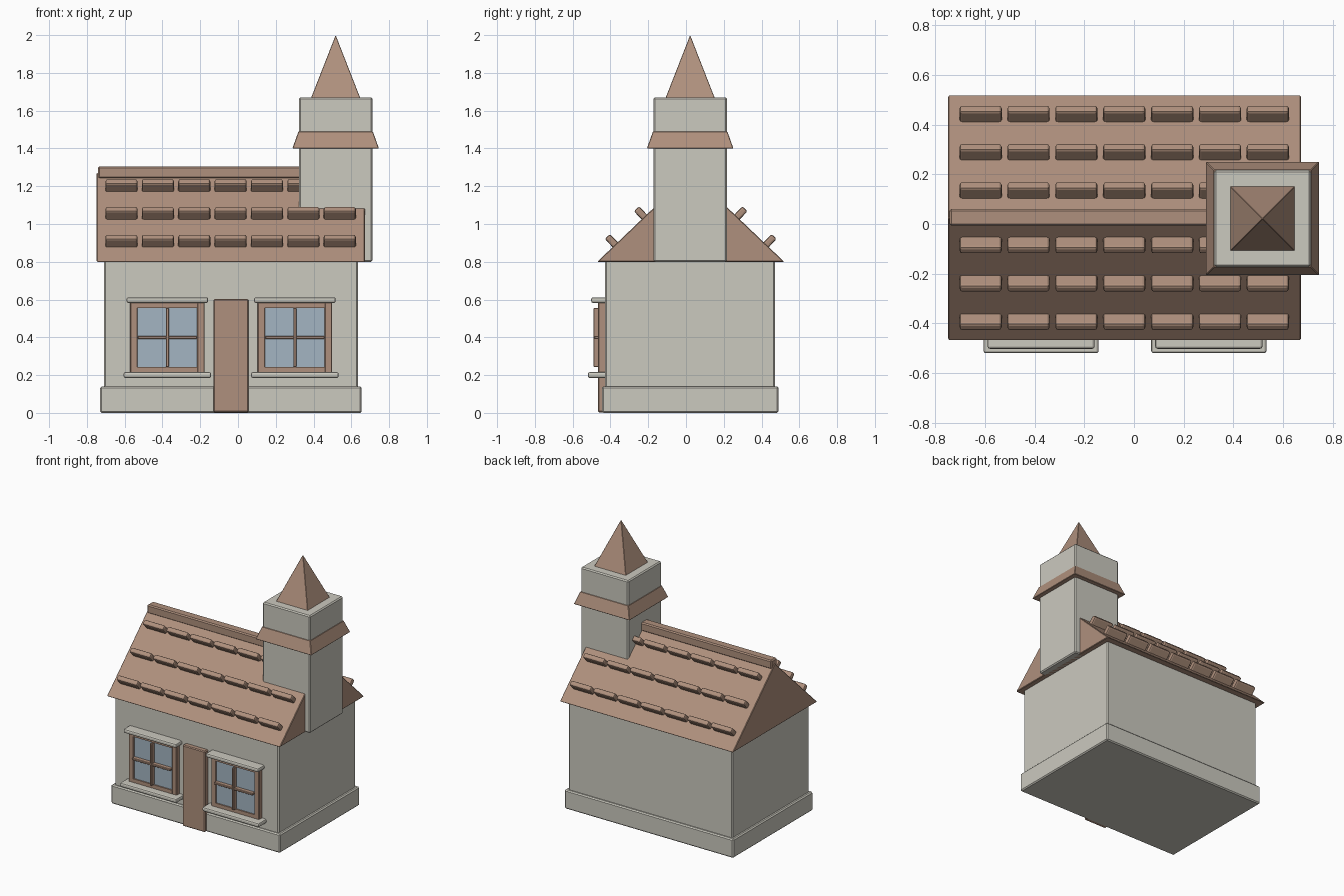
import bpy
import bmesh
import math
from mathutils import Matrix, Vector

if "Cube" in bpy.data.objects:
    bpy.data.objects.remove(bpy.data.objects["Cube"], do_unlink=True)


def material(name, rgb):
    mat = bpy.data.materials.new(name)
    mat.use_nodes = True
    mat.diffuse_color = (*rgb, 1)
    mat.node_tree.nodes["Principled BSDF"].inputs["Base Color"].default_value = (*rgb, 1)
    return mat


stone = material("pale stone", (0.60, 0.585, 0.52))
brown = material("clay brown", (0.43, 0.28, 0.205))
blue = material("window blue", (0.37, 0.46, 0.54))


def finish(name, bm, mat, bevel=0.0, segments=1):
    bmesh.ops.recalc_face_normals(bm, faces=bm.faces)
    mesh = bpy.data.meshes.new(name)
    bm.to_mesh(mesh)
    bm.free()
    mesh.materials.append(mat)
    obj = bpy.data.objects.new(name, mesh)
    bpy.context.collection.objects.link(obj)
    if bevel:
        mod = obj.modifiers.new("Rounded edges", "BEVEL")
        mod.width = bevel
        mod.segments = segments
    return obj


def box(name, x, y, z, mat, bevel=0.006, segments=1):
    """Box from (min, max) ranges on each axis."""
    bm = bmesh.new()
    bmesh.ops.create_cube(bm, size=1)
    for v in bm.verts:
        v.co = [sum(r) / 2 + c * (r[1] - r[0]) for c, r in zip(v.co, (x, y, z))]
    return finish(name, bm, mat, bevel, segments)


def taper(name, centre, half_low, half_high, z, mat, bevel=0.0):
    """Square frustum or pyramid about a vertical axis."""
    bm = bmesh.new()
    spot = Matrix.Translation((centre[0], centre[1], sum(z) / 2))
    bmesh.ops.create_cone(
        bm, cap_ends=True, segments=4, depth=z[1] - z[0],
        radius1=half_low * math.sqrt(2), radius2=half_high * math.sqrt(2),
        matrix=spot @ Matrix.Rotation(math.pi / 4, 4, "Z"))
    return finish(name, bm, mat, bevel)


# Walls and plinth
box("plinth", (-0.73, 0.655), (-0.445, 0.49), (0, 0.14), stone, 0.008)
box("walls", (-0.71, 0.635), (-0.43, 0.472), (0.1, 0.81), stone, 0.008)

# Gabled roof prism
EAVE, RIDGE, HALF, MID = 0.80, 1.272, 0.495, 0.025
bm = bmesh.new()
gable = [bm.verts.new((-0.748, y, z)) for y, z in
         ((MID - HALF, EAVE), (MID + HALF, EAVE), (MID, RIDGE))]
cap = bm.faces.new(gable)
sweep = bmesh.ops.extrude_face_region(bm, geom=[cap], use_keep_orig=True)
for v in sweep["geom"]:
    if isinstance(v, bmesh.types.BMVert):
        v.co.x = 0.672
finish("roof", bm, brown, 0.004)
box("ridge_beam", (-0.742, 0.665), (-0.007, 0.061), (1.24, 1.304), brown, 0.008)

# Raised roof tiles standing square to each slope
pitch = math.atan2(RIDGE - EAVE, HALF)
for side, label in ((-1, "front"), (1, "back")):
    bm = bmesh.new()
    normal = Vector((0, side * math.sin(pitch), math.cos(pitch)))
    for row in range(3):
        reach = 0.40 - row * 0.154
        foot = Vector((0, MID + side * reach, RIDGE - reach * math.tan(pitch)))
        for column in range(7):
            centre = foot + normal * 0.02 + Vector((-0.617 + column * 0.1926, 0, 0))
            bmesh.ops.create_cube(
                bm, size=1,
                matrix=Matrix.Translation(centre)
                @ Matrix.Rotation(-side * pitch, 4, "X")
                @ Matrix.Diagonal((0.17, 0.038, 0.08, 1)))
    finish(label + "_roof_tiles", bm, brown, 0.011, 2)

# Tower with skirt roof and spire
AXIS = (0.517, 0.022)
taper("tower", AXIS, 0.195, 0.195, (0.80, 1.67), stone, 0.008)
taper("tower_skirt", AXIS, 0.229, 0.197, (1.40, 1.49), brown, 0.003)
taper("spire", AXIS, 0.131, 0.0, (1.665, 2.0), brown, 0.002)

# Door
box("door", (-0.13, 0.055), (-0.467, -0.42), (0.003, 0.603), brown, 0.006)

# Windows: frame bars, glass, crossing bars, lintel and sill
for cx, label in ((-0.374, "right"), (0.301, "left")):
    def part(name, half, y, z, mat, bevel=0.004, segments=1, shift=0):
        mid = cx + shift
        box(label + "_window_" + name, (mid - half, mid + half), y, z, mat, bevel, segments)

    depth = (-0.465, -0.42)
    for shift, name in ((-0.177, "outer_jamb"), (0.177, "inner_jamb")):
        part(name, 0.02, depth, (0.2, 0.595), brown, shift=shift)
    part("frame_bottom", 0.16, depth, (0.2, 0.243), brown, 0)
    part("frame_top", 0.16, depth, (0.555, 0.595), brown, 0)
    part("glass", 0.16, (-0.456, -0.425), (0.24, 0.56), blue, 0)
    part("upright_bar", 0.008, (-0.49, -0.45), (0.243, 0.555), brown, 0.003)
    part("cross_bar", 0.157, (-0.486, -0.45), (0.391, 0.407), brown, 0.003)
    part("lintel", 0.216, (-0.502, -0.42), (0.582, 0.612), stone, 0.01, 2)
    part("sill", 0.232, (-0.52, -0.42), (0.185, 0.216), stone, 0.01, 2)
